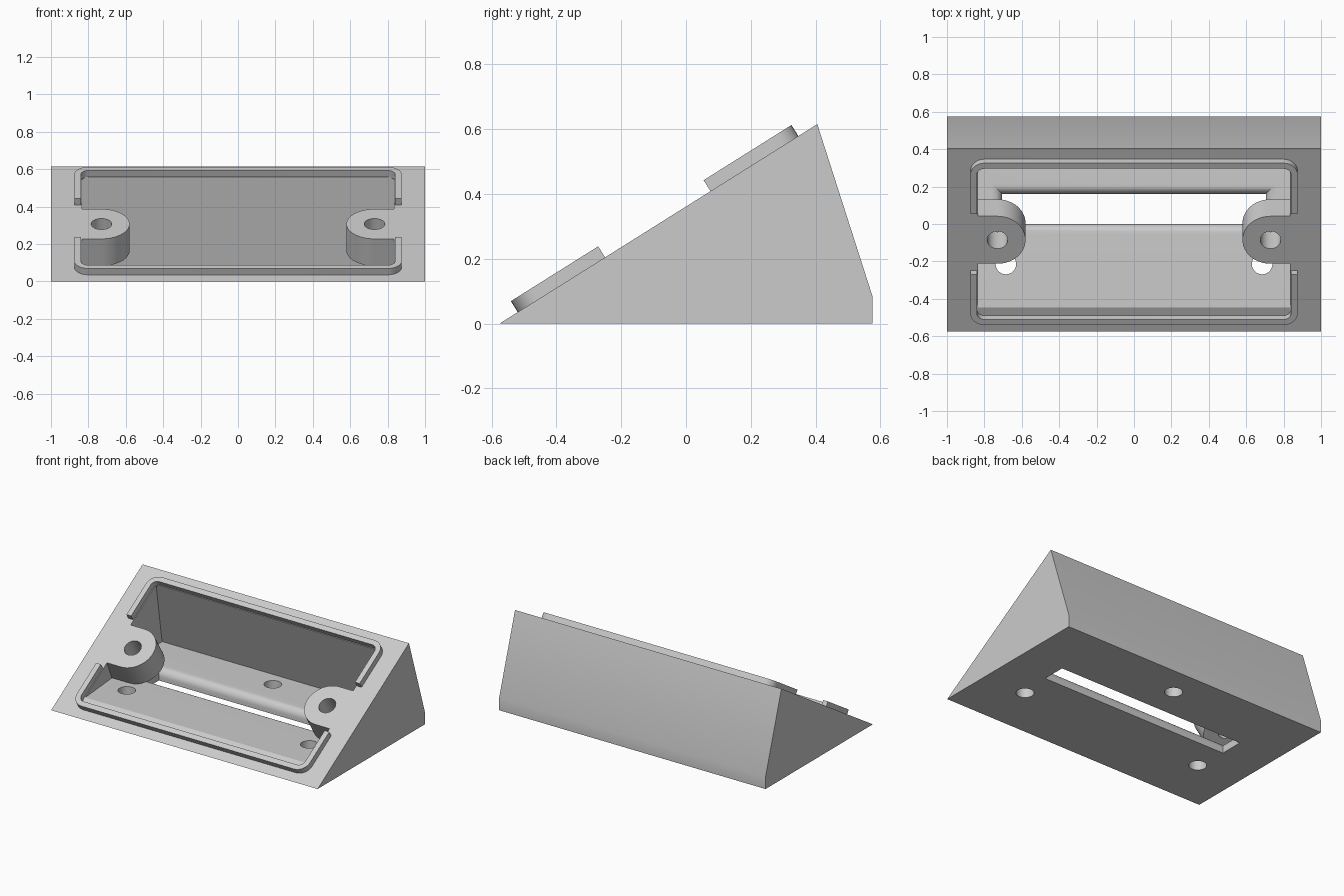
import bpy, bmesh, math
from mathutils import Matrix, Vector

cube = bpy.data.objects.get("Cube")
if cube:
    bpy.data.objects.remove(cube, do_unlink=True)

grey = bpy.data.materials.new("plain_grey")
grey.use_nodes = True
grey.diffuse_color = (0.6, 0.6, 0.6, 1)
grey.node_tree.nodes["Principled BSDF"].inputs["Base Color"].default_value = (0.6, 0.6, 0.6, 1)

# Frame of the sloped face: x across, u up the slope, n outwards
FRONT, APEX = Vector((0, -0.575, 0)), Vector((0, 0.405, 0.615))
u_axis = (APEX - FRONT).normalized()
n_axis = Vector((1, 0, 0)).cross(u_axis)
SLOPE = Matrix((Vector((1, 0, 0)), u_axis, n_axis)).transposed().to_4x4()
SLOPE.translation = FRONT
FLOOR = 0.081


def loft(name, rings, matrix=None, closed=False):
    """Skin rings of equal length; cap the ends or join last to first."""
    bm = bmesh.new()
    loops = [[bm.verts.new(p) for p in ring] for ring in rings]
    pairs = list(zip(loops, loops[1:]))
    if closed:
        pairs.append((loops[-1], loops[0]))
    else:
        bm.faces.new(loops[0])
        bm.faces.new(loops[-1])
    for a, b in pairs:
        for i in range(len(a)):
            j = (i + 1) % len(a)
            bm.faces.new((a[i], a[j], b[j], b[i]))
    bmesh.ops.recalc_face_normals(bm, faces=bm.faces)
    mesh = bpy.data.meshes.new(name)
    bm.to_mesh(mesh)
    bm.free()
    if matrix:
        mesh.transform(matrix)
    mesh.materials.append(grey)
    obj = bpy.data.objects.new(name, mesh)
    bpy.context.collection.objects.link(obj)
    return obj


def prism(name, outline, low, high, matrix=None):
    return loft(name, [[(x, y, z) for x, y in outline] for z in (low, high)], matrix)


def rounded(hx, y0, y1, r, steps=8):
    pts = []
    corners = [(hx - r, y1 - r), (r - hx, y1 - r), (r - hx, y0 + r), (hx - r, y0 + r)]
    for k, (cx, cy) in enumerate(corners):
        for i in range(steps + 1):
            a = math.pi / 2 * (k + i / steps)
            pts.append((cx + r * math.cos(a), cy + r * math.sin(a)))
    return pts


def rect(x0, x1, y0, y1):
    return [(x0, y0), (x1, y0), (x1, y1), (x0, y1)]


def circle(cx, cy, r, n=32):
    return [(cx + r * math.cos(math.tau * i / n), cy + r * math.sin(math.tau * i / n))
            for i in range(n)]


def cut(obj, cutter):
    mod = obj.modifiers.new("cut", "BOOLEAN")
    mod.operation, mod.solver, mod.object = "DIFFERENCE", "EXACT", cutter
    bpy.context.view_layer.objects.active = obj
    bpy.ops.object.modifier_apply(modifier=mod.name)
    bpy.data.objects.remove(cutter, do_unlink=True)


def half_width(y, z):
    """Hollow widens with depth under the sloped face."""
    return 0.835 - 0.16 * (Vector((0, y, z)) - FRONT).dot(n_axis)


# Wedge body, hollowed out from the sloped face
profile = [(-0.575, 0), (0.575, 0), (0.575, 0.085), (0.405, 0.615)]
body = loft("wedge_body", [[(x, y, z) for y, z in profile] for x in (-1, 1)])
hollow = [(-0.5, FLOOR), (0.492, FLOOR), (0.296, 0.606)]
cut(body, loft("hollow", [[(s * half_width(y, z), y, z) for y, z in hollow] for s in (-1, 1)]))

# Cable slot with rounded upper edges
R = 0.055
slot_steps = [(0, -0.1)]
for i in range(9):
    t = math.pi / 2 * i / 8
    slot_steps.append((R * (1 - math.cos(t)), FLOOR - R + R * math.sin(t)))
slot_steps.append((R, FLOOR + 0.03))
cut(body, loft("slot", [[(x, y, z) for x, y in rect(-0.705 - g, 0.705 + g, -g, 0.16 + g)]
                        for g, z in slot_steps]))

# Screw holes through the floor
for x, y in ((-0.685, -0.214), (0.685, -0.214), (0, 0.374)):
    cut(body, prism("floor_hole", circle(x, y, 0.055), -0.1, FLOOR + 0.05))

# Raised rim in two halves
outer, inner = rounded(0.875, 0.066, 1.088, 0.075), rounded(0.84, 0.101, 1.053, 0.04)
rim = loft("raised_rim", [[(x, y, z) for x, y in ring] for ring, z in
                          ((outer, -0.005), (outer, 0.04), (inner, 0.04), (inner, -0.005))],
           SLOPE, closed=True)
cut(rim, prism("gap", rect(-1, 1, 0.384, 0.768), -0.1, 0.1, SLOPE))

# Screw bosses on both side walls
parts = [body, rim]
for side, label in ((1, "left"), (-1, "right")):
    cx, cu, r = 0.73, 0.578, 0.15
    arc = [(cx - r * math.sin(math.pi * i / 24), cu + r * math.cos(math.pi * i / 24))
           for i in range(25)]
    rings = []
    for wall, depth in ((0.835, 0), (0.87, -0.17)):
        outline = [(wall, cu + r)] + arc + [(wall, cu - r)]
        rings.append([(side * x, u, depth) for x, u in outline])
    boss = loft(label + "_boss", rings, SLOPE)
    cut(boss, prism("boss_hole", circle(side * cx, cu, 0.055), -0.3, 0.1, SLOPE))
    parts.append(boss)

# Smooth the rounded surfaces, keep the edges sharp
for obj in bpy.context.view_layer.objects:
    obj.select_set(obj in parts)
bpy.context.view_layer.objects.active = body
bpy.ops.object.shade_smooth_by_angle(angle=math.radians(30))
